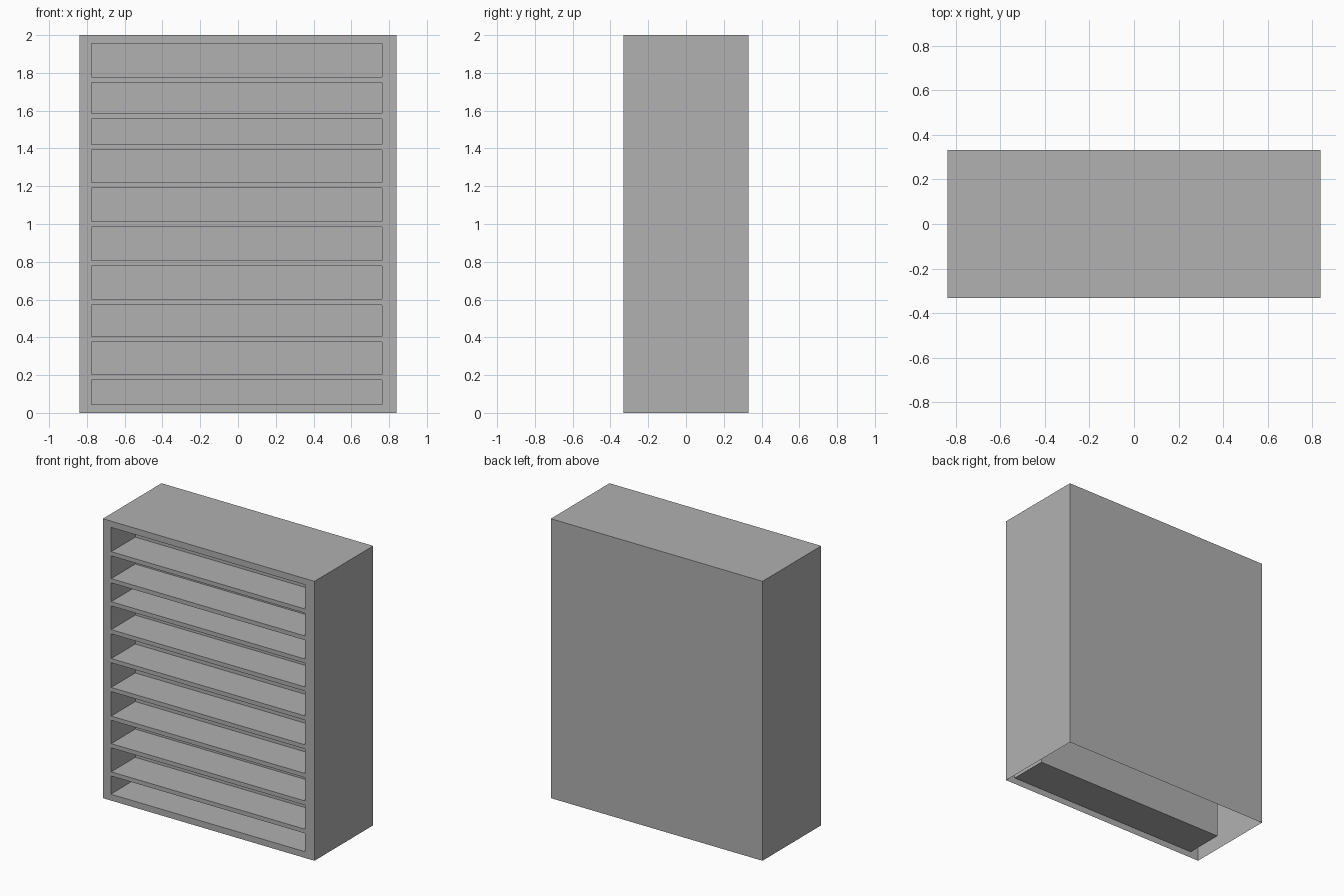
import bpy, bmesh

if "Cube" in bpy.data.objects:
    bpy.data.objects.remove(bpy.data.objects["Cube"])

W, D, H = 0.838, 0.332, 2.0           # half width, half depth, height
X0, X1, Z0, Z1 = -0.775, 0.763, 0.045, 1.955   # front opening
BACK = -0.055                         # depth at which the recess ends
SHELF_Z = [0.188, 0.39, 0.587, 0.792, 0.999, 1.206, 1.406, 1.571, 1.764]
SHELF_T = 0.03
FRONT = -D + 0.005                    # shelves sit just behind the frame

grey = bpy.data.materials.new("dark_grey")
grey.diffuse_color = (0.44, 0.44, 0.44, 1)
grey.use_nodes = True
grey.node_tree.nodes["Principled BSDF"].inputs["Base Color"].default_value = grey.diffuse_color


def finish(bm, name):
    mesh = bpy.data.meshes.new(name)
    bm.to_mesh(mesh)
    bm.free()
    mesh.materials.append(grey)
    obj = bpy.data.objects.new(name, mesh)
    bpy.context.collection.objects.link(obj)
    return obj


# Cabinet: thin outer shell, open underneath, folding into a front recess
bm = bmesh.new()


def rect(x0, x1, z0, z1, y):
    return [bm.verts.new(p) for p in
            ((x0, y, z0), (x1, y, z0), (x1, y, z1), (x0, y, z1))]


loops = [rect(-W, W, 0, H, D), rect(-W, W, 0, H, -D),
         rect(X0, X1, Z0, Z1, -D), rect(X0, X1, Z0, Z1, BACK)]
for n, (a, b) in enumerate(zip(loops, loops[1:])):
    for i in range(4):
        if n == 0 and i == 0:
            continue                  # underside stays open
        j = (i + 1) % 4
        bm.faces.new((b[i], b[j], a[j], a[i]))
bm.faces.new(loops[0][::-1])          # rear panel
bm.faces.new(loops[-1])               # recess back
finish(bm, "cabinet")

# Shelves, reaching from the frame to the recess back
for k, z in enumerate(SHELF_Z):
    bm = bmesh.new()
    bmesh.ops.create_cube(bm, size=1)
    bmesh.ops.scale(bm, vec=(X1 - X0, BACK - FRONT, SHELF_T), verts=bm.verts)
    bmesh.ops.translate(bm, vec=((X0 + X1) / 2, (BACK + FRONT) / 2, z), verts=bm.verts)
    finish(bm, f"shelf_{k + 1}")
